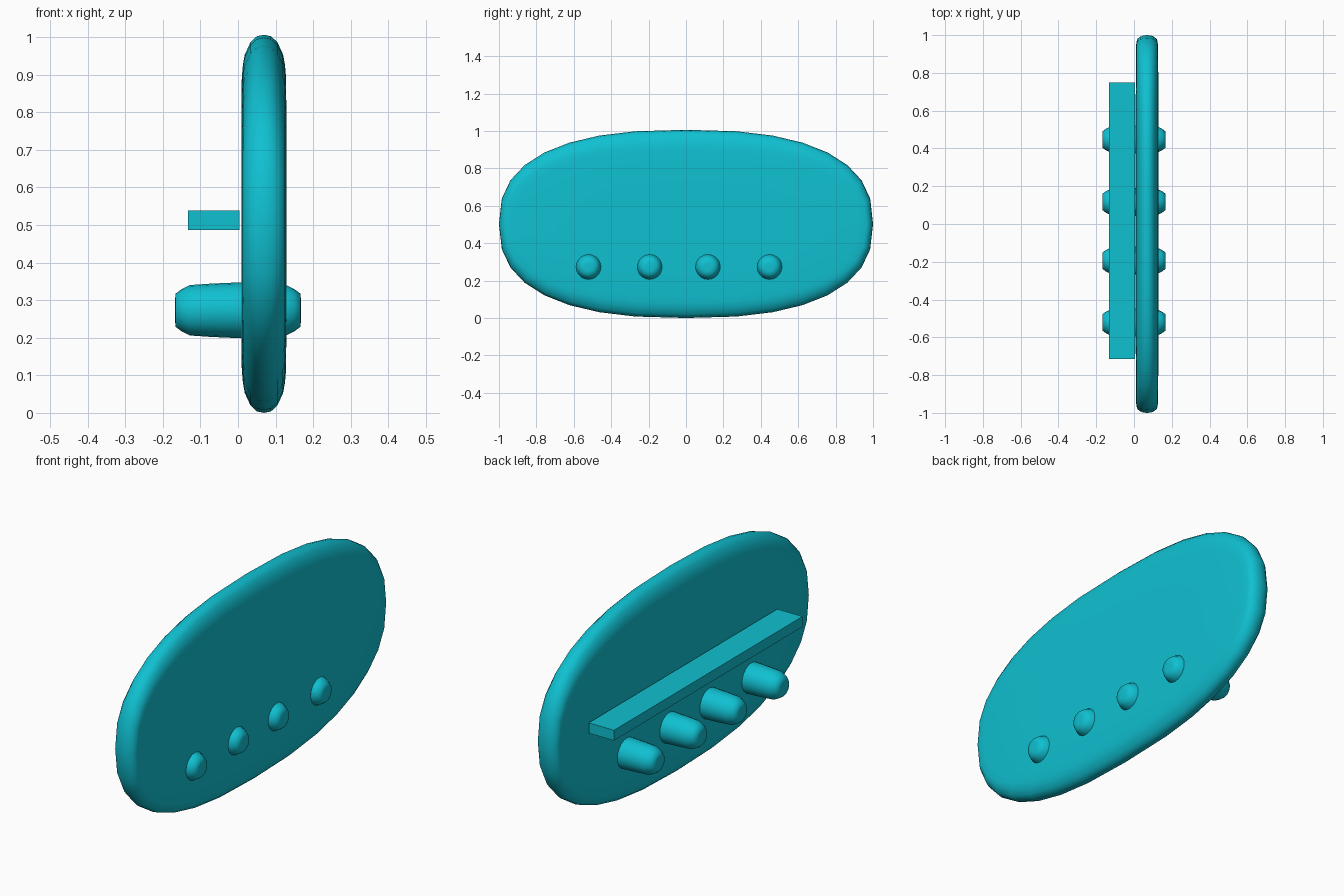
import bpy, bmesh, math

if "Cube" in bpy.data.objects:
    bpy.data.objects.remove(bpy.data.objects["Cube"])

teal = bpy.data.materials.new("teal")
teal.diffuse_color = (0.005, 0.53, 0.64, 1)
teal.use_nodes = True
teal.node_tree.nodes["Principled BSDF"].inputs["Base Color"].default_value = teal.diffuse_color


def loft(name, rings, smooth=True):
    """Skin a list of equal-length vertex rings and cap both ends."""
    bm = bmesh.new()
    loops = [[bm.verts.new(p) for p in ring] for ring in rings]
    n = len(loops[0])
    for a, b in zip(loops, loops[1:]):
        for i in range(n):
            j = (i + 1) % n
            bm.faces.new((a[i], a[j], b[j], b[i]))
    bm.faces.new(loops[0])
    bm.faces.new(loops[-1])
    bmesh.ops.recalc_face_normals(bm, faces=bm.faces)
    for f in bm.faces:
        f.smooth = smooth
    me = bpy.data.meshes.new(name)
    bm.to_mesh(me)
    bm.free()
    me.materials.append(teal)
    ob = bpy.data.objects.new(name, me)
    bpy.context.collection.objects.link(ob)
    return ob


def power(v, e):
    return math.copysign(abs(v) ** e, v)


def panel_ring(x, sy, sz, n=32):
    """Rounded oval (superellipse) in the y-z plane."""
    ring = []
    for i in range(n):
        t = 2 * math.pi * i / n
        ring.append((x, sy * power(math.cos(t), 0.8),
                     0.503 + 0.503 * sz * power(math.sin(t), 0.8)))
    return ring


# Upright oval panel with a soft rim: x offset, y scale, z scale
half = [(0.060, 0.60, 0.45), (0.059, 0.93, 0.77), (0.056, 0.965, 0.84),
        (0.051, 0.98, 0.895), (0.036, 0.992, 0.96), (0.019, 0.998, 0.992)]
section = [(-x, y, z) for x, y, z in half] + [(0, 1, 1)] + half[::-1]
loft("panel", [panel_ring(0.069 + x, y, z) for x, y, z in section])

# Tapered pegs passing through the panel: x, radius
peg_half = [(-0.168, 0.022), (-0.166, 0.044), (-0.150, 0.056),
            (-0.128, 0.067), (-0.07, 0.071)]
peg_profile = peg_half + [(0, 0.074)] + [(-x, r) for x, r in peg_half[::-1]]
for k, y in enumerate((-0.521, -0.194, 0.117, 0.447)):
    loft(f"peg_{k + 1}",
         [[(x, y + r * math.cos(2 * math.pi * i / 20),
            0.273 + r * math.sin(2 * math.pi * i / 20)) for i in range(20)]
          for x, r in peg_profile])

# Flat shelf behind the panel
loft("shelf", [[(x, -0.715, z), (x, 0.75, z), (x, 0.75, z + 0.051),
                (x, -0.715, z + 0.051)] for x, z in ((-0.133, 0.487), (0.004, 0.487))],
     smooth=False)
